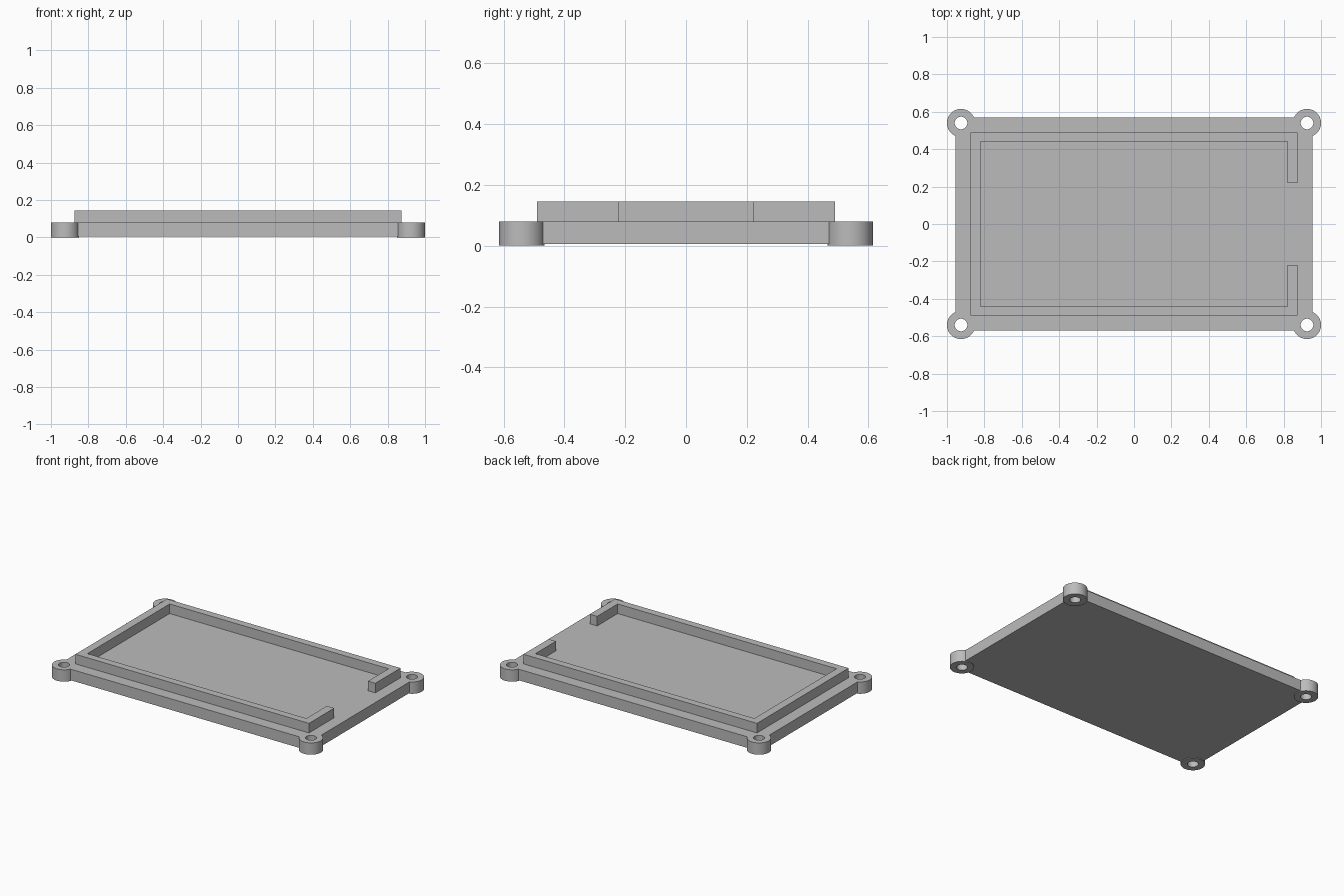
import bpy
import bmesh
from math import radians

cube = bpy.data.objects.get("Cube")
if cube:
    bpy.data.objects.remove(cube, do_unlink=True)

grey = bpy.data.materials.new("plain grey")
grey.use_nodes = True
colour = (0.5, 0.5, 0.5, 1)
grey.diffuse_color = colour
grey.node_tree.nodes["Principled BSDF"].inputs["Base Color"].default_value = colour

PLATE_TOP = 0.08
RIM_TOP = 0.145


def finish(obj):
    obj.data.materials.clear()
    obj.data.materials.append(grey)
    return obj


def prism(name, outline, z0, z1):
    """Extrude a flat outline from z0 to z1."""
    bm = bmesh.new()
    base = bm.faces.new([bm.verts.new((x, y, z0)) for x, y in outline])
    top = bmesh.ops.extrude_face_region(bm, geom=[base])["geom"]
    bmesh.ops.translate(bm, vec=(0, 0, z1 - z0),
                        verts=[v for v in top if isinstance(v, bmesh.types.BMVert)])
    bmesh.ops.recalc_face_normals(bm, faces=bm.faces)
    mesh = bpy.data.meshes.new(name)
    bm.to_mesh(mesh)
    bm.free()
    obj = bpy.data.objects.new(name, mesh)
    bpy.context.collection.objects.link(obj)
    return finish(obj)


def cylinder(name, x, y, radius, z0, z1):
    bpy.ops.mesh.primitive_cylinder_add(vertices=64, radius=radius, depth=z1 - z0,
                                        location=(x, y, (z0 + z1) / 2))
    bpy.context.object.name = name
    return finish(bpy.context.object)


def combine(target, tool, operation):
    """Apply a boolean and discard the tool."""
    mod = target.modifiers.new(operation.lower(), 'BOOLEAN')
    mod.operation = operation
    mod.solver = 'EXACT'
    mod.object = tool
    bpy.context.view_layer.objects.active = target
    bpy.ops.object.modifier_apply(modifier=mod.name)
    bpy.data.objects.remove(tool, do_unlink=True)


# Base plate with a round screw lug at each corner
px, py = 0.955, 0.57
plate = prism("base_plate", [(-px, -py), (px, -py), (px, py), (-px, py)], 0.005, PLATE_TOP)
corners = [(sx * 0.925, sy * 0.54) for sx in (-1, 1) for sy in (-1, 1)]
for x, y in corners:
    combine(plate, cylinder("lug", x, y, 0.075, 0, PLATE_TOP), 'UNION')
for x, y in corners:
    combine(plate, cylinder("screw_hole", x, y, 0.034, -0.1, 0.2), 'DIFFERENCE')

# Raised rim, open in the middle of the left end
ox, oy = 0.875, 0.49
ix, iy, gap = 0.82, 0.44, 0.22
half = [(ox, gap), (ox, oy), (-ox, oy)]
inner = [(-ix, iy), (ix, iy), (ix, gap)]
outline = (half + [(x, -y) for x, y in reversed(half)]
           + [(x, -y) for x, y in reversed(inner)] + inner)
rim = prism("raised_rim", outline, PLATE_TOP, RIM_TOP)

# Smooth round walls, crisp edges
for obj in (plate, rim):
    bpy.ops.object.select_all(action='DESELECT')
    obj.select_set(True)
    bpy.context.view_layer.objects.active = obj
    bpy.ops.object.shade_smooth_by_angle(angle=radians(30))
